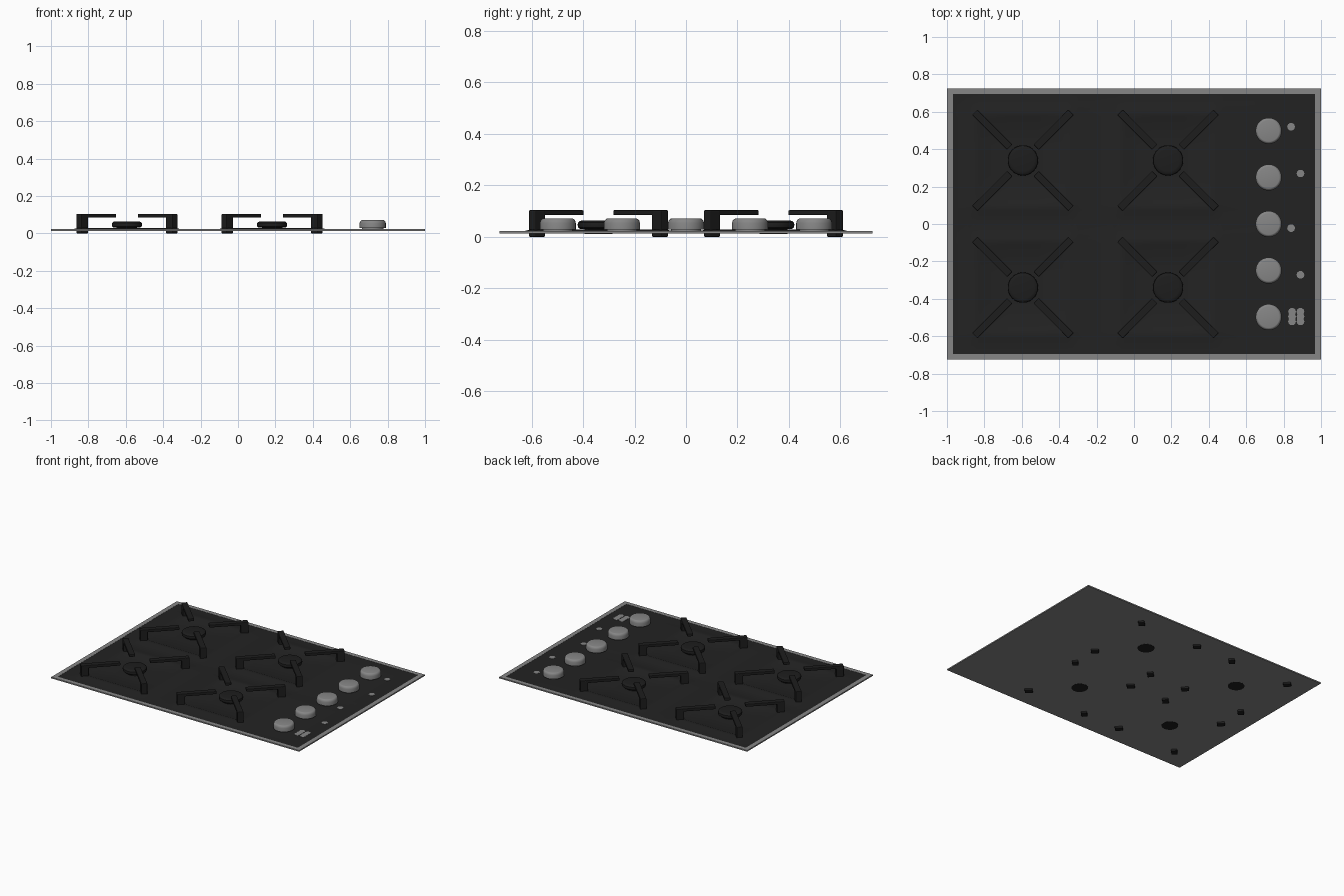
import bpy, bmesh, math
from mathutils import Matrix, Vector

if "Cube" in bpy.data.objects:
    bpy.data.objects.remove(bpy.data.objects["Cube"])

BURNERS = [(x, y) for x in (-0.594, 0.182) for y in (-0.34, 0.34)]


def material(name, value):
    m = bpy.data.materials.new(name)
    m.diffuse_color = (value, value, value, 1)
    m.use_nodes = True
    m.node_tree.nodes["Principled BSDF"].inputs["Base Color"].default_value = m.diffuse_color
    return m


steel = material("grey steel", 0.24)
glass = material("black glass", 0.0165)
iron = material("cast iron", 0.0125)


def finish(name, bm, mat, smooth=True):
    bmesh.ops.recalc_face_normals(bm, faces=bm.faces)
    me = bpy.data.meshes.new(name)
    bm.to_mesh(me)
    bm.free()
    me.materials.append(mat)
    ob = bpy.data.objects.new(name, me)
    bpy.context.collection.objects.link(ob)
    if smooth:
        bpy.ops.object.select_all(action='DESELECT')
        ob.select_set(True)
        bpy.context.view_layer.objects.active = ob
        bpy.ops.object.shade_smooth_by_angle(angle=math.radians(35))
    return ob


def lathe(name, profile, x, y, mat, sides):
    """Closed turned shape from (radius, z) points, bottom to top."""
    bm = bmesh.new()
    rings = [[bm.verts.new((x + r * math.cos(2 * math.pi * i / sides),
                            y + r * math.sin(2 * math.pi * i / sides), z))
              for i in range(sides)] for r, z in profile]
    for a, b in zip(rings, rings[1:]):
        for i in range(sides):
            j = (i + 1) % sides
            bm.faces.new((a[i], a[j], b[j], b[i]))
    bm.faces.new(rings[0][::-1])
    bm.faces.new(rings[-1])
    return finish(name, bm, mat)


def add_box(bm, lo, hi, matrix):
    lo, hi = Vector(lo), Vector(hi)
    size = hi - lo
    bmesh.ops.create_cube(bm, size=1, matrix=matrix
                          @ Matrix.Translation((lo + hi) / 2)
                          @ Matrix.Diagonal((*size, 1)))


# Steel tray: flat underside with a raised border around the glass
bm = bmesh.new()
loops = []
for hx, hy, z in ((1, 0.724, 0.013), (1, 0.724, 0.022),
                  (0.968, 0.694, 0.022), (0.968, 0.694, 0.014)):
    loops.append([bm.verts.new((sx * hx, sy * hy, z))
                  for sx, sy in ((-1, -1), (1, -1), (1, 1), (-1, 1))])
for a, b in zip(loops, loops[1:]):
    for i in range(4):
        j = (i + 1) % 4
        bm.faces.new((a[i], a[j], b[j], b[i]))
bm.faces.new(loops[0])
bm.faces.new(loops[-1])
finish("steel_tray", bm, steel, False)

# Glass top: a sheet with a low square rim and shallow dip at each burner
STEPS = (0.0, 0.08, 0.21, 0.235, 0.265, 0.295)


def grid_lines(centres, limit):
    return sorted({-limit, limit} | {c + s * d for c in centres
                                     for d in STEPS for s in (-1, 1)})


def glass_height(x, y):
    for cx, cy in BURNERS:
        d = max(abs(x - cx), abs(y - cy))
        if d < 0.22:
            return 0.019
        if d < 0.28:
            return 0.028
    return 0.021


bm = bmesh.new()
xs = grid_lines((-0.594, 0.182), 0.968)
ys = grid_lines((-0.34, 0.34), 0.694)
rows = [[bm.verts.new((x, y, glass_height(x, y))) for x in xs] for y in ys]
for a, b in zip(rows, rows[1:]):
    for i in range(len(xs) - 1):
        bm.faces.new((a[i], a[i + 1], b[i + 1], b[i]))
finish("glass_top", bm, glass)

# Burner caps and pan support arms
for n, (x, y) in enumerate(BURNERS):
    lathe(f"burner_cap_{n}", [(0.055, 0.012), (0.055, 0.03), (0.072, 0.031),
                              (0.079, 0.037), (0.081, 0.047), (0.079, 0.056),
                              (0.071, 0.062), (0.06, 0.064)], x, y, iron, 32)
    bm = bmesh.new()
    for k in range(4):
        turn = Matrix.Translation((x, y, 0)) @ Matrix.Rotation(
            math.radians(45 + 90 * k), 4, 'Z')
        add_box(bm, (0.1, -0.02, 0.084), (0.363, 0.02, 0.104), turn)
        add_box(bm, (0.312, -0.0205, 0.0), (0.3635, 0.0205, 0.1035), turn)
    support = finish(f"pan_support_{n}", bm, iron, False)
    bev = support.modifiers.new("soft edges", 'BEVEL')
    bev.width = 0.004
    bev.segments = 2

# Control knobs
for n in range(5):
    lathe(f"knob_{n}", [(0.058, 0.02), (0.058, 0.028), (0.07, 0.028),
                        (0.07, 0.054), (0.067, 0.064), (0.061, 0.07),
                        (0.057, 0.071)], 0.72, -0.498 + 0.249 * n, steel, 32)

# Small marker dots beside the knobs
dots = [(0.84, 0.52), (0.89, 0.27), (0.84, -0.022), (0.89, -0.272)]
dots += [(x, y) for x in (0.845, 0.89) for y in (-0.469, -0.495, -0.521)]
for n, (x, y) in enumerate(dots):
    lathe(f"marker_dot_{n}", [(0.021, 0.02), (0.021, 0.023)], x, y, steel, 10)
